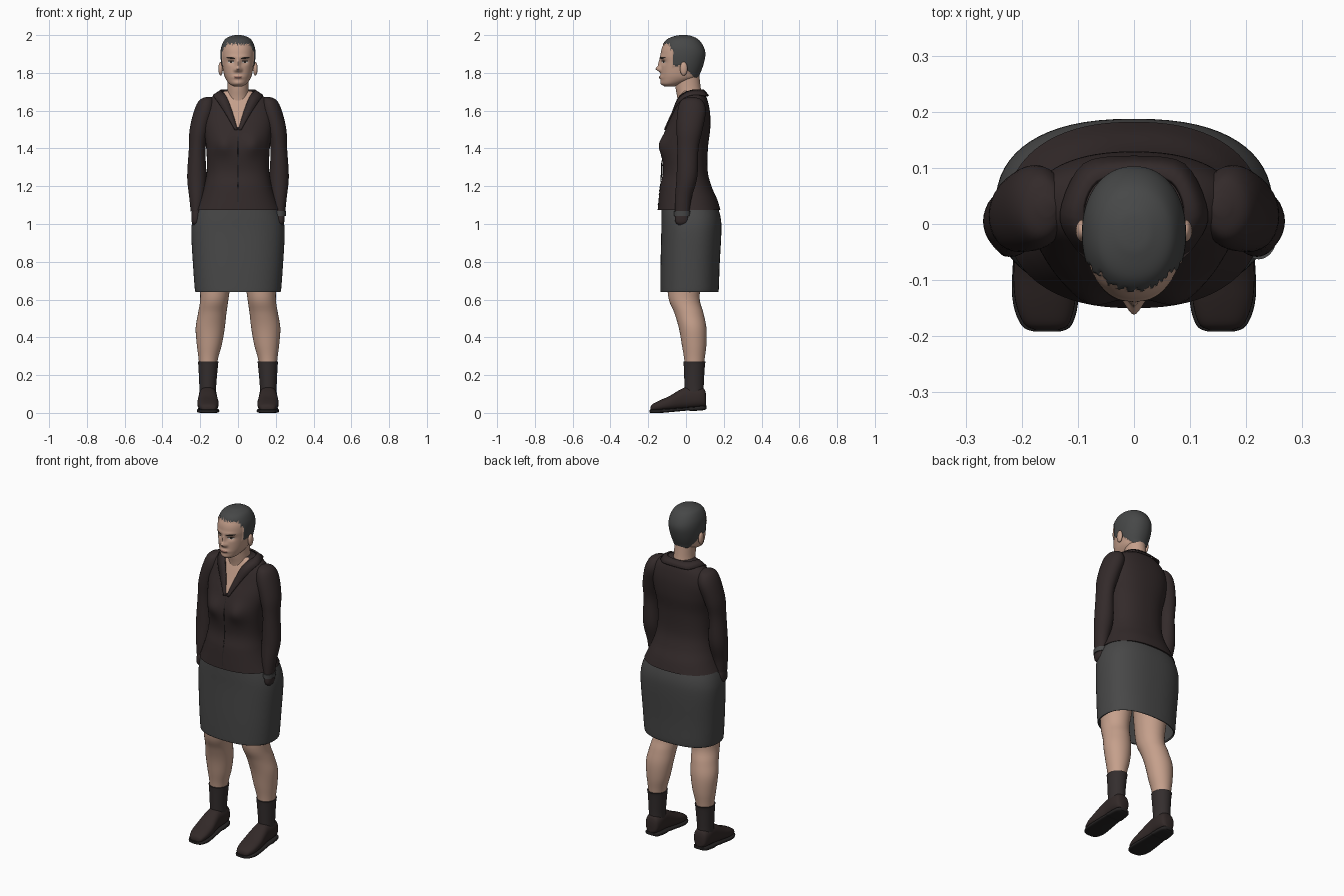
import bpy, bmesh, math
from mathutils import Vector
from mathutils.bvhtree import BVHTree

if "Cube" in bpy.data.objects:
    bpy.data.objects.remove(bpy.data.objects["Cube"], do_unlink=True)


def material(name, *rgb):
    m = bpy.data.materials.new(name)
    m.use_nodes = True
    m.diffuse_color = (*rgb, 1)
    node = next(n for n in m.node_tree.nodes if n.type == 'BSDF_PRINCIPLED')
    node.inputs["Base Color"].default_value = (*rgb, 1)
    node.inputs["Roughness"].default_value = 0.8
    return m


SKIN = material("skin", .56, .35, .26)
HAIR = material("charcoal hair", .062, .064, .064)
JACKET = material("dark brown cloth", .033, .023, .023)
SKIRT = material("grey cloth", .064, .064, .064)
SOCK = material("sock brown", .034, .027, .027)
SHOE = material("shoe leather", .032, .022, .021)
SOLE = material("sole black", .018, .016, .016)
DARK = material("brow and iris dark", .03, .022, .018)
LIP = material("lip", .34, .17, .13)
EYE = material("eye white", .5, .46, .42)


def finish(name, bm, *mats):
    bmesh.ops.recalc_face_normals(bm, faces=bm.faces[:])
    me = bpy.data.meshes.new(name)
    bm.to_mesh(me)
    bm.free()
    for m in mats:
        me.materials.append(m)
    ob = bpy.data.objects.new(name, me)
    bpy.context.collection.objects.link(ob)
    bpy.ops.object.select_all(action='DESELECT')
    ob.select_set(True)
    bpy.context.view_layer.objects.active = ob
    bpy.ops.object.shade_smooth_by_angle(angle=math.radians(50))
    return ob


def smooth_rows(rows, steps):
    """Catmull-Rom interpolation between cross-section records."""
    out = []
    for i in range(len(rows) - 1):
        a, b, c, d = (rows[max(0, min(len(rows) - 1, i + k))] for k in (-1, 0, 1, 2))
        for s in range(steps):
            t = s / steps
            out.append([.5 * (2*q + (r - p)*t + (2*p - 5*q + 4*r - s2)*t*t
                              + (3*q - p - 3*r + s2)*t**3)
                        for p, q, r, s2 in zip(a, b, c, d)])
    return out + [list(rows[-1])]


def loft(name, rows, mats, n=32, steps=5, power=2., along='z', caps=(1, 1), bend=None, rule=None):
    """Rows: position along axis, low and high of y (or z), centre x, half width."""
    bm = bmesh.new()
    rings = []
    for pos, lo, hi, cx, rx in smooth_rows(rows, steps):
        ring = []
        for k in range(n):
            a = 2 * math.pi * k / n
            c, s = math.cos(a), math.sin(a)
            u = cx + rx * math.copysign(abs(c) ** (2 / power), c)
            v = (lo + hi) / 2 + (hi - lo) / 2 * math.copysign(abs(s) ** (2 / power), s)
            p = Vector((u, v, pos) if along == 'z' else (u, pos, v))
            ring.append(bm.verts.new(bend(p) if bend else p))
        rings.append(ring)
    for a, b in zip(rings, rings[1:]):
        for k in range(n):
            j = (k + 1) % n
            bm.faces.new((a[k], a[j], b[j], b[k]))
    for use, ring in zip(caps, (rings[0], rings[-1])):
        if use:
            bm.faces.new(ring)
    if rule:
        for f in bm.faces:
            f.material_index = rule(f.calc_center_median())
    return finish(name, bm, *mats)


def blob(name, loc, size, mat):
    bm = bmesh.new()
    bmesh.ops.create_uvsphere(bm, u_segments=20, v_segments=12, radius=1)
    for v in bm.verts:
        v.co = Vector(loc) + Vector(a * b for a, b in zip(v.co, size))
    return finish(name, bm, mat)


def surface(ob):
    return BVHTree.FromPolygons([v.co for v in ob.data.vertices],
                                [p.vertices[:] for p in ob.data.polygons])


def decal(name, tree, x, z, rx, rz, mat, tilt=0., lift=.002, n=20):
    """Thin oval plate laid on the front of a surface."""
    bm = bmesh.new()

    def put(r, a):
        u, w = r * rx * math.cos(a), r * rz * math.sin(a)
        hit = tree.ray_cast(Vector((x + u, -1, z + w + tilt * u)), Vector((0, 1, 0)))[0]
        return bm.verts.new(hit - Vector((0, lift, 0)))
    rings = [[put(r, 2 * math.pi * k / n) for k in range(n)] for r in (.35, .7, 1)]
    bm.faces.new(rings[0])
    for a, b in zip(rings, rings[1:]):
        for k in range(n):
            bm.faces.new((a[k], a[(k + 1) % n], b[(k + 1) % n], b[k]))
    return finish(name, bm, mat)


# Head, with facial relief and cropped hair
RELIEF = [(0, 1.820, .014, .013, .024), (0, 1.848, .011, .026, .015), (.015, 1.815, .009, .010, .008),
          (.037, 1.858, .019, .012, -.010), (.03, 1.884, .035, .009, .005),
          (0, 1.777, .026, .010, .008), (0, 1.745, .025, .014, .006)]


def hair_rule(p):
    jag = .005 * math.sin(p.x * 310) + .004 * math.sin(p.x * 730)
    if p.y < -.068:
        line = 1.953 + jag - max(0, abs(p.x) - .06) * 1.5
    elif p.y < -.025:
        line = 1.838 + .6 * jag
    else:
        line = max(1.765, 1.85 - (p.y + .025) * 1.05)
    return int(p.z > line)


def face_shape(p):
    if p.y < -.04:
        for x, z, sx, sz, amp in RELIEF:
            p.y -= amp * math.exp(-((abs(p.x) - x) / sx) ** 2 - ((p.z - z) / sz) ** 2)
    if hair_rule(p):
        p += (p - Vector((0, -.015, 1.87))).normalized() * .004
    return p


head = loft("head", [(1.728, -.112, -.06, 0, .022), (1.742, -.128, -.015, 0, .046),
                     (1.770, -.133, .055, 0, .066), (1.80, -.133, .072, 0, .076),
                     (1.85, -.132, .090, 0, .085), (1.90, -.134, .099, 0, .089),
                     (1.94, -.124, .088, 0, .084), (1.975, -.098, .062, 0, .066),
                     (1.992, -.055, .025, 0, .034), (1.996, -.03, 0, 0, .012)],
            (SKIN, HAIR), n=128, steps=7, power=2.15, bend=face_shape, rule=hair_rule)
loft("neck", [(1.56, -.04, .09, 0, .07), (1.66, -.045, .088, 0, .062),
              (1.72, -.055, .078, 0, .056), (1.79, -.06, .07, 0, .056)], (SKIN,))
face = surface(head)
for s, side in ((1, "left"), (-1, "right")):
    blob(side + "_ear", (s * .092, -.012, 1.822), (.012, .020, .036), SKIN)
    decal(side + "_eye", face, s * .037, 1.857, .016, .006, EYE)
    decal(side + "_iris", face, s * .037, 1.857, .0065, .0055, DARK, lift=.003)
    decal(side + "_lash", face, s * .037, 1.863, .018, .0025, DARK, lift=.004)
    decal(side + "_brow", face, s * .038, 1.879, .024, .005, DARK, tilt=s * .12)
decal("upper_lip", face, 0, 1.780, .025, .004, LIP)
decal("lower_lip", face, 0, 1.772, .021, .004, LIP)
decal("mouth_line", face, 0, 1.776, .025, .0013, DARK, lift=.003)


# Jacket body, open in a V over the chest
def bust(p):
    if p.y < 0:
        p.y -= .024 * math.exp(-((abs(p.x) - .08) / .05) ** 2 - ((p.z - 1.42) / .055) ** 2)
    return p


def neckline(p):
    return int(p.y < 0 and p.z > 1.5 and abs(p.x) < .003 + (p.z - 1.5) * .36)


torso = loft("jacket_body", [(1.075, -.150, .182, 0, .228), (1.13, -.145, .165, 0, .205),
                             (1.20, -.137, .135, 0, .180), (1.28, -.122, .115, 0, .165),
                             (1.40, -.130, .116, 0, .168), (1.50, -.108, .128, 0, .182),
                             (1.58, -.074, .128, 0, .185), (1.64, -.050, .118, 0, .168),
                             (1.68, -.032, .104, 0, .128), (1.705, -.02, .086, 0, .075)],
             (JACKET, SKIN), n=96, steps=7, power=2.3, bend=bust, rule=neckline)
decal("front_seam", surface(torso), 0, 1.29, .0025, .208, SOLE)

# Turned-down collar, half of it mirrored
inner = [(.002, -.114, 1.50), (.028, -.076, 1.59), (.06, -.040, 1.672),
         (.092, .02, 1.708), (.068, .078, 1.712), (0, .094, 1.712)]
outer = [(.016, -.117, 1.50), (.066, -.078, 1.585), (.108, -.040, 1.648),
         (.132, .02, 1.684), (.09, .108, 1.682), (0, .122, 1.682)]
bm = bmesh.new()
pairs = [(bm.verts.new(a), bm.verts.new(b)) for a, b in
         zip(smooth_rows(inner, 5), smooth_rows(outer, 5))]
for (a, b), (c, d) in zip(pairs, pairs[1:]):
    bm.faces.new((a, b, d, c))
collar = finish("collar", bm, JACKET)
collar.modifiers.new("mirror", 'MIRROR')
collar.modifiers.new("cloth", 'SOLIDIFY').thickness = .008

# Skirt, open below
skirt = loft("skirt", [(.64, -.135, .170, 0, .225), (.66, -.136, .174, 0, .229),
                       (.78, -.135, .178, 0, .238), (.95, -.131, .187, 0, .247),
                       (1.03, -.131, .184, 0, .238), (1.10, -.130, .165, 0, .212)],
             (SKIRT,), n=64, power=2.4, caps=(0, 1))
skirt.modifiers.new("cloth", 'SOLIDIFY').thickness = .008

# Arms, legs and footwear on both sides
ARM = [(1.672, .015, .045, .155, .015), (1.655, -.025, .085, .165, .040),
       (1.60, -.045, .105, .176, .056), (1.50, -.050, .088, .203, .053),
       (1.40, -.046, .066, .216, .044), (1.25, -.050, .060, .218, .051),
       (1.14, -.058, .030, .218, .040), (1.065, -.058, .018, .221, .029)]
HAND = [(1.08, -.050, .010, .221, .022), (1.04, -.058, .014, .223, .024),
        (1.01, -.056, .010, .224, .021), (.995, -.042, -.005, .224, .012)]
LEG = [(.08, 0, .085, .160, .038), (.14, -.003, .088, .160, .040), (.27, -.008, .097, .158, .049),
       (.36, -.022, .108, .152, .066), (.45, -.038, .108, .147, .077), (.53, -.062, .092, .136, .075),
       (.62, -.095, .072, .124, .076), (.80, -.10, .10, .118, .095)]
SOCKS = [(.09, -.006, .094, .160, .044), (.15, -.008, .094, .160, .045),
         (.25, -.012, .100, .158, .052), (.272, -.014, .104, .158, .055)]
UPPER = [(-.188, .012, .030, .155, .022), (-.178, .009, .046, .156, .040),
         (-.14, .010, .066, .158, .053), (-.09, .014, .088, .159, .056),
         (-.04, .018, .118, .160, .051), (0, .022, .136, .160, .047),
         (.06, .027, .138, .160, .048), (.095, .030, .128, .160, .040), (.106, .034, .10, .160, .025)]
TREAD = [(-.192, .001, .016, .155, .022), (-.180, 0, .018, .156, .045), (-.13, 0, .020, .158, .059),
         (-.04, .008, .026, .160, .054), (.01, .012, .030, .160, .050),
         (.03, .010, .032, .160, .051), (.09, .014, .037, .160, .044), (.108, .020, .038, .160, .026)]
for s, side in ((1, "left"), (-1, "right")):
    def put(part, rows, mat, **kw):
        loft(side + "_" + part, [(p, lo, hi, s * x, w) for p, lo, hi, x, w in rows], (mat,), **kw)
    put("sleeve", ARM, JACKET)
    put("hand", HAND, JACKET, power=2.4)
    put("leg", LEG, SKIN)
    put("sock", SOCKS, SOCK)
    put("shoe", UPPER, SHOE, along='y', power=2.5)
    put("sole", TREAD, SOLE, along='y', power=4)

# Band on the left wrist
loft("wrist_band", [(1.042, -.063, .021, .222, .031), (1.068, -.063, .023, .222, .033)], (SKIRT,), steps=2)
